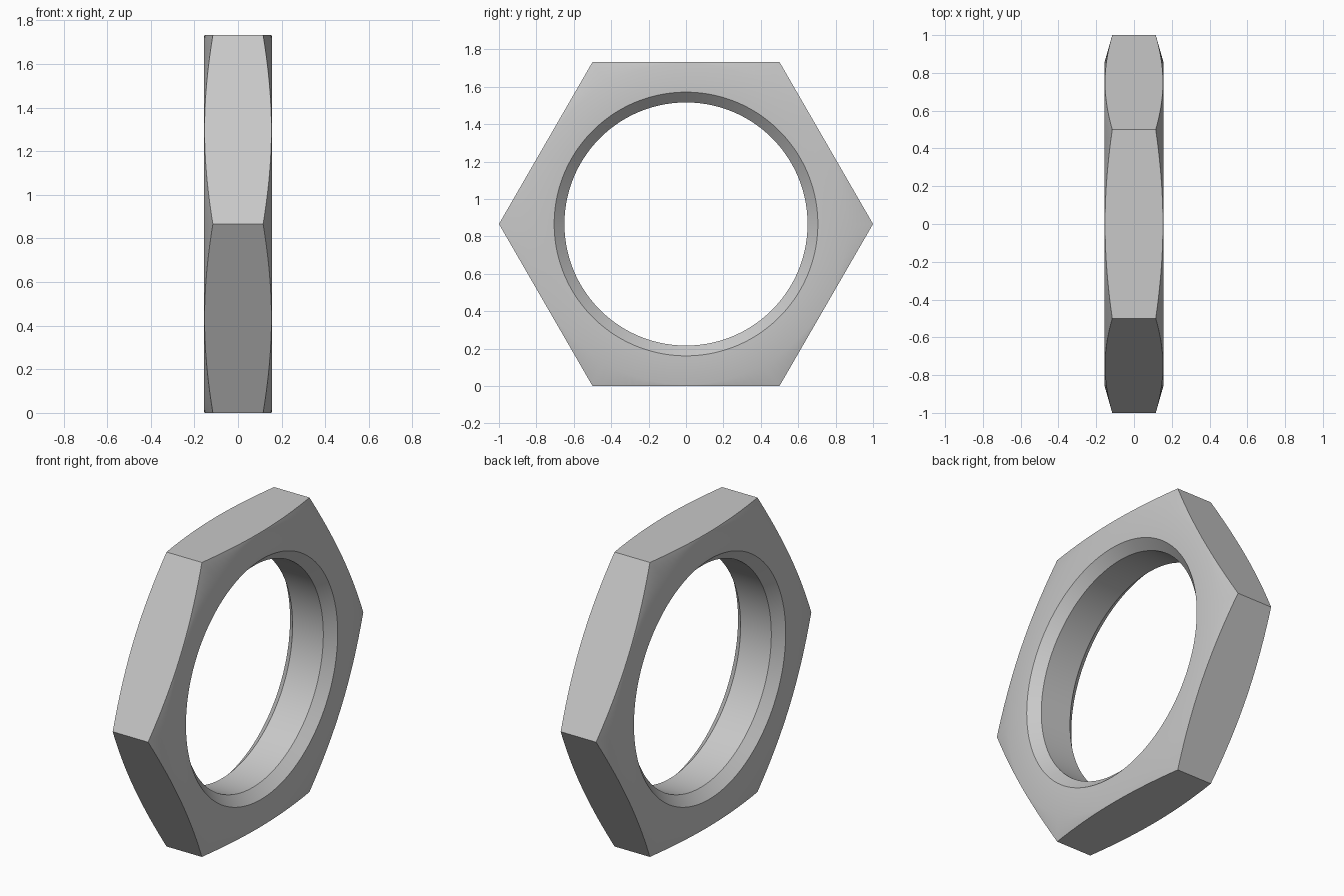
import bpy, bmesh
from math import pi, cos, sin, radians, sqrt

cube = bpy.data.objects.get("Cube")
if cube:
    bpy.data.objects.remove(cube)

APOTHEM = sqrt(3) / 2      # centre to flat, corners at radius 1
HALF = 0.155               # half thickness
BORE, MOUTH = 0.65, 0.705  # hole radius and countersunk mouth radius
CROWN = 0.86               # where the corner chamfer starts
SLOPE = 0.285              # drop of the chamfer per unit radius
SEGMENTS = 144

# Plain steel colour
steel = bpy.data.materials.new("steel_grey")
steel.use_nodes = True
colour = (0.58, 0.58, 0.58, 1)
steel.diffuse_color = colour
steel.node_tree.nodes["Principled BSDF"].inputs["Base Color"].default_value = colour


def section(angle):
    """Closed (radius, x) cross-section of the nut at one angle."""
    hexagon = APOTHEM / cos(angle % (pi / 3) - pi / 6)
    edge = HALF - (hexagon - CROWN) * SLOPE
    side = [(BORE, HALF - (MOUTH - BORE)), (MOUTH, HALF), (CROWN, HALF), (hexagon, edge)]
    return side + [(r, -x) for r, x in reversed(side)]


# Hexagonal nut swept around the x axis
bm = bmesh.new()
rings = []
for i in range(SEGMENTS):
    a = 2 * pi * i / SEGMENTS
    rings.append([bm.verts.new((x, r * cos(a), r * sin(a) + APOTHEM)) for r, x in section(a)])
for i, ring in enumerate(rings):
    following = rings[(i + 1) % SEGMENTS]
    for j in range(len(ring)):
        k = (j + 1) % len(ring)
        bm.faces.new((ring[j], ring[k], following[k], following[j]))
bmesh.ops.recalc_face_normals(bm, faces=bm.faces)

mesh = bpy.data.meshes.new("hex_nut")
bm.to_mesh(mesh)
bm.free()
mesh.materials.append(steel)
nut = bpy.data.objects.new("hex_nut", mesh)
bpy.context.collection.objects.link(nut)

# Smooth bore and chamfer, crisp hexagon corners
bpy.ops.object.select_all(action="DESELECT")
nut.select_set(True)
bpy.context.view_layer.objects.active = nut
bpy.ops.object.shade_smooth_by_angle(angle=radians(30))
